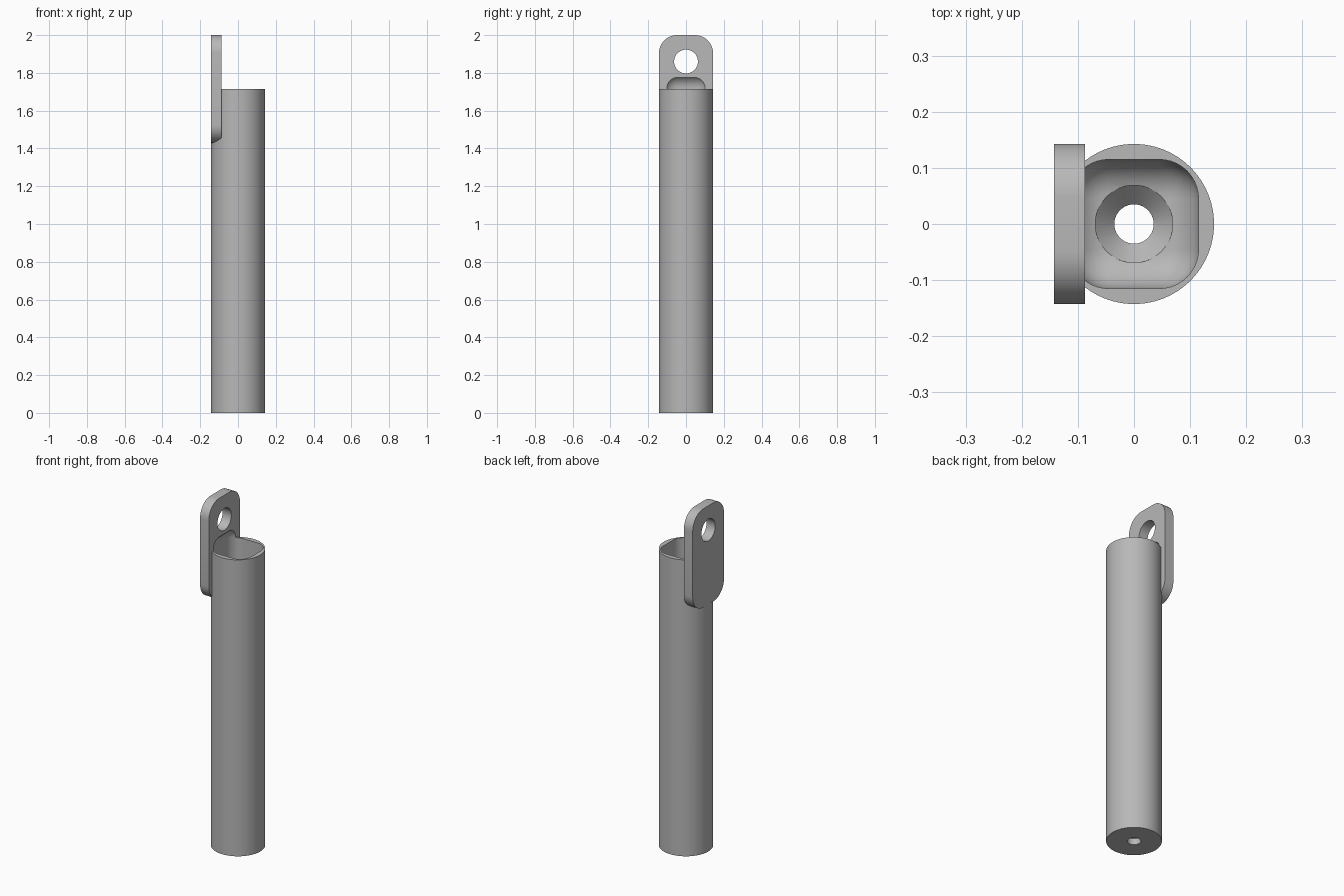
import bpy
import bmesh
import math
from mathutils import Matrix, Vector

if "Cube" in bpy.data.objects:
    bpy.data.objects.remove(bpy.data.objects["Cube"], do_unlink=True)

RADIUS = 0.143
TUBE_TOP = 1.715
PLATE_X = (-0.143, -0.087)

grey = bpy.data.materials.new("plain grey")
grey.use_nodes = True
colour = (0.48, 0.48, 0.48, 1)
grey.diffuse_color = colour
grey.node_tree.nodes["Principled BSDF"].inputs["Base Color"].default_value = colour


def finish(bm, name):
    bmesh.ops.recalc_face_normals(bm, faces=bm.faces)
    mesh = bpy.data.meshes.new(name)
    bm.to_mesh(mesh)
    bm.free()
    mesh.materials.append(grey)
    obj = bpy.data.objects.new(name, mesh)
    bpy.context.collection.objects.link(obj)
    return obj


def rounded_box(name, low, high, radius, edge_rule, segments=10):
    low, high = Vector(low), Vector(high)
    bm = bmesh.new()
    place = Matrix.Translation((low + high) / 2) @ Matrix.Diagonal((*(high - low), 1))
    bmesh.ops.create_cube(bm, size=1, matrix=place)
    edges = [e for e in bm.edges if edge_rule((e.verts[0].co - e.verts[1].co).normalized())]
    bmesh.ops.bevel(bm, geom=edges, offset=radius, segments=segments,
                    profile=0.5, affect='EDGES')
    return finish(bm, name)


def turned(name, r_low, r_high, z_low, z_high, segments=64):
    bm = bmesh.new()
    bmesh.ops.create_cone(bm, cap_ends=True, segments=segments, radius1=r_low, radius2=r_high,
                          depth=z_high - z_low,
                          matrix=Matrix.Translation((0, 0, (z_low + z_high) / 2)))
    return finish(bm, name)


def combine(target, tool, operation):
    mod = target.modifiers.new(operation.lower(), 'BOOLEAN')
    mod.operation, mod.solver, mod.object = operation, 'EXACT', tool
    graph = bpy.context.evaluated_depsgraph_get()
    result = bpy.data.meshes.new_from_object(target.evaluated_get(graph))
    target.modifiers.clear()
    target.data = result
    bpy.data.objects.remove(tool, do_unlink=True)


# Tube with the hanging tab
holder = turned("tube_with_hanging_tab", RADIUS - 0.0004, RADIUS - 0.0004, 0, TUBE_TOP, 96)
tab = rounded_box("tab", (PLATE_X[0], -RADIUS, 1.43), (PLATE_X[1], RADIUS, 2),
                  0.095, lambda d: abs(d.x) > 0.9)
combine(holder, tab, 'UNION')

# Rounded cavity, which also scoops into the tab
cavity = rounded_box("cavity", (-0.115, -0.115, 0.07), (0.115, 0.115, 1.79),
                     0.07, lambda d: True)
combine(holder, cavity, 'DIFFERENCE')

# Countersunk screw hole in the floor
combine(holder, turned("sink_clearance", 0.069, 0.069, 0.0699, 0.2), 'DIFFERENCE')
combine(holder, turned("countersink", 0.034, 0.069, 0.035, 0.07), 'DIFFERENCE')
combine(holder, turned("screw_hole", 0.035, 0.035, -0.1, 0.1), 'DIFFERENCE')

# Round hole through the tab
eye = turned("eye", 0.063, 0.063, -0.2, 0.2)
eye.data.transform(Matrix.Translation((-0.115, 0, 1.86)) @ Matrix.Rotation(math.pi / 2, 4, 'Y'))
combine(holder, eye, 'DIFFERENCE')

bpy.ops.object.select_all(action='DESELECT')
holder.select_set(True)
bpy.context.view_layer.objects.active = holder
bpy.ops.object.shade_smooth_by_angle(angle=math.radians(30))
